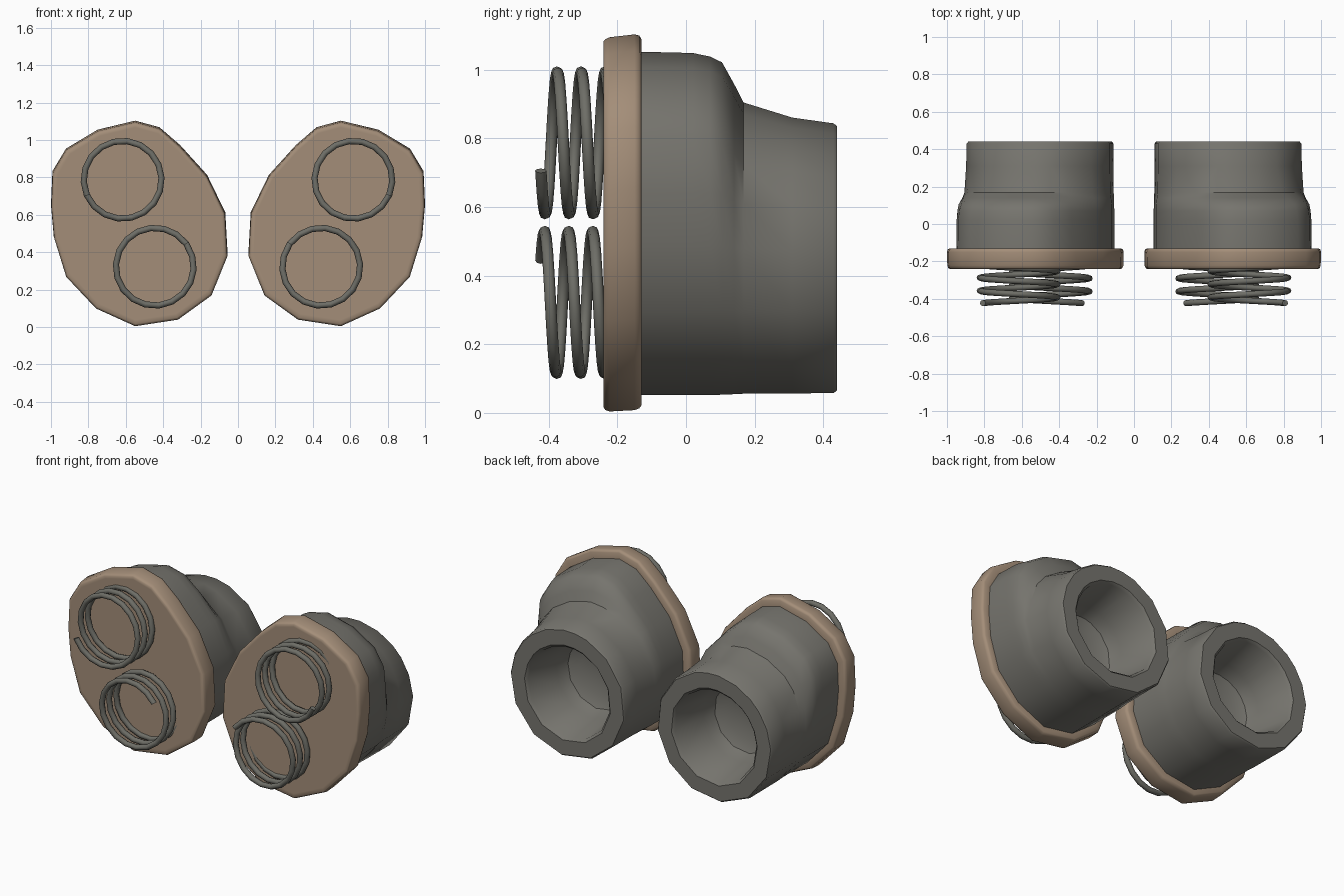
import bpy, bmesh, math

if "Cube" in bpy.data.objects:
    bpy.data.objects.remove(bpy.data.objects["Cube"])


def material(name, rgb):
    m = bpy.data.materials.new(name)
    m.diffuse_color = (*rgb, 1)
    m.use_nodes = True
    m.node_tree.nodes["Principled BSDF"].inputs["Base Color"].default_value = m.diffuse_color
    return m


TAN = material("tan_plate", (0.37, 0.27, 0.19))
GREY = material("warm_grey", (0.18, 0.175, 0.155))
STEEL = material("spring_steel", (0.155, 0.155, 0.135))


def loft(name, rings, mat, side, angle):
    """Skin a list of equal-length rings, cap both ends, mirror by side."""
    bm = bmesh.new()
    vr = [[bm.verts.new((p[0] * side, p[1], p[2])) for p in r] for r in rings]
    n = len(vr[0])
    for a, b in zip(vr, vr[1:]):
        for i in range(n):
            bm.faces.new((a[i], a[(i + 1) % n], b[(i + 1) % n], b[i]))
    bm.faces.new(vr[0])
    bm.faces.new(vr[-1])
    bmesh.ops.recalc_face_normals(bm, faces=bm.faces)
    for f in bm.faces:
        f.smooth = True
    me = bpy.data.meshes.new(name)
    bm.to_mesh(me)
    bm.free()
    me.set_sharp_from_angle(angle=math.radians(angle))
    me.materials.append(mat)
    ob = bpy.data.objects.new(name, me)
    bpy.context.collection.objects.link(ob)
    return ob


# Egg-shaped plate outline (x, z)
EGG = [(0.55, 1.10), (0.75, 1.052), (0.92, 0.95), (0.992, 0.83), (1.0, 0.65),
       (0.985, 0.48), (0.92, 0.27), (0.76, 0.10), (0.55, 0.005), (0.32, 0.04),
       (0.14, 0.17), (0.055, 0.38), (0.068, 0.61), (0.165, 0.81),
       (0.31, 0.97), (0.42, 1.065)]
CX, CZ = 0.528, 0.553      # plate centre
TX, TZ = 0.50, 0.45        # tube centre


def egg(y, sx, sz, dz=0.0):
    return [(CX + (x - CX) * sx, y, CZ + (z - CZ) * sz + dz) for x, z in EGG]


def circle(y, r):
    out = []
    for x, z in EGG:
        a = math.atan2(z - TZ, x - TX)
        out.append((TX + r * math.cos(a), y, TZ + r * math.sin(a)))
    return out


def blend(y, t):
    return [tuple(a + (b - a) * t for a, b in zip(p, q))
            for p, q in zip(egg(y, 0.894, 0.914), circle(y, 0.395))]


def spring_rings(cx, cz, start):
    """Round wire along a helix running back into the plate."""
    rings, seg, turns, R, r = [], 18, 2.9, 0.208, 0.0165
    for i in range(int(seg * turns) + 1):
        a = math.radians(start) - 2 * math.pi * i / seg
        y = -0.423 + 0.07 * i / seg
        ring = []
        for k in range(8):
            b = 2 * math.pi * k / 8
            d = R + r * math.cos(b)
            ring.append((cx + d * math.cos(a), y + r * math.sin(b),
                         cz + d * math.sin(a)))
        rings.append(ring)
    return rings


for side, tag in ((1, "right"), (-1, "left")):
    # Flange plate with softened rims
    loft("flange_plate_" + tag, [
        egg(-0.240, 0.94, 0.94), egg(-0.240, 0.972, 0.975, -0.003),
        egg(-0.235, 0.985, 0.987, -0.004), egg(-0.222, 0.996, 0.996, -0.003),
        egg(-0.150, 1, 1, 0.003), egg(-0.136, 0.99, 0.992, 0.004),
        egg(-0.130, 0.97, 0.975, 0.003), egg(-0.130, 0.90, 0.90)],
        TAN, side, 50)

    # Housing: egg section stepping down to a round tube with a hollow end
    loft("housing_" + tag, [
        blend(-0.15, 0), blend(0.02, 0.02), blend(0.07, 0.07),
        blend(0.105, 0.15), blend(0.14, 0.45), blend(0.168, 0.71),
        blend(0.31, 0.92), blend(0.43, 1),
        circle(0.44, 0.387), circle(0.44, 0.295), circle(0.425, 0.28),
        circle(0.20, 0.245), circle(0.13, 0.215), circle(0.10, 0.15)],
        GREY, side, 38)

    # Coil springs
    loft("upper_spring_" + tag, spring_rings(0.617, 0.787, -23),
         STEEL, side, 50)
    loft("lower_spring_" + tag, spring_rings(0.445, 0.322, 144),
         STEEL, side, 50)
